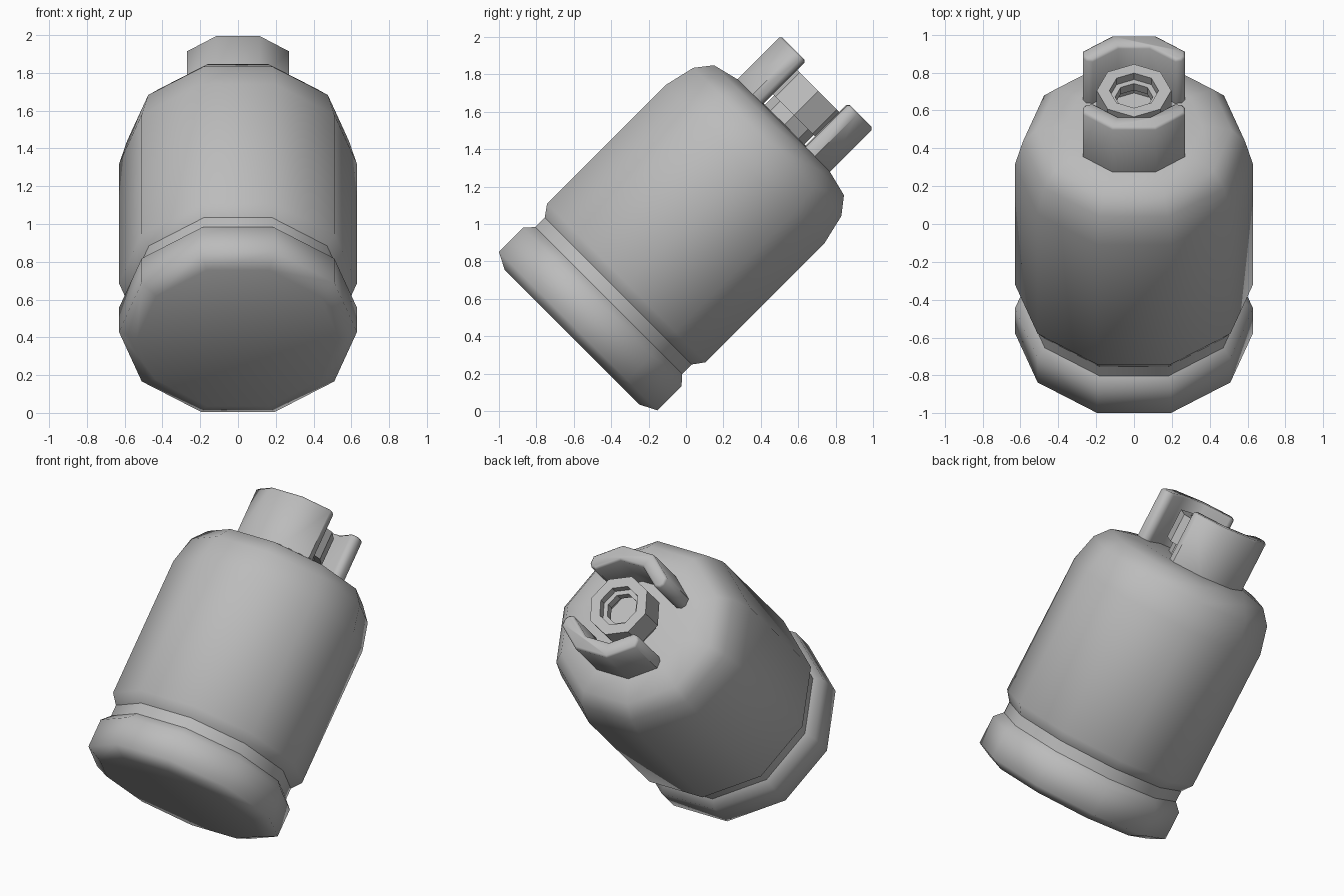
import bpy, bmesh, math
from mathutils import Matrix

if "Cube" in bpy.data.objects:
    bpy.data.objects.remove(bpy.data.objects["Cube"])

# The bottle leans 45 degrees backwards; parts are built upright, then placed
LEAN = Matrix.Translation((0, -0.502, 0.502)) @ Matrix.Rotation(math.radians(-45), 4, 'X')

metal = bpy.data.materials.new("grey_metal")
metal.diffuse_color = (0.5, 0.5, 0.5, 1)
metal.use_nodes = True
metal.node_tree.nodes["Principled BSDF"].inputs["Base Color"].default_value = metal.diffuse_color


def finish(name, bm, angle):
    bmesh.ops.remove_doubles(bm, verts=bm.verts, dist=1e-4)
    bmesh.ops.recalc_face_normals(bm, faces=bm.faces)
    mesh = bpy.data.meshes.new(name)
    bm.to_mesh(mesh)
    bm.free()
    mesh.materials.append(metal)
    ob = bpy.data.objects.new(name, mesh)
    bpy.context.collection.objects.link(ob)
    ob.matrix_world = LEAN
    bpy.ops.object.select_all(action='DESELECT')
    ob.select_set(True)
    bpy.context.view_layer.objects.active = ob
    bpy.ops.object.shade_smooth_by_angle(angle=math.radians(angle))
    return ob


def lathe(name, profile, sides, angle):
    """Turn (radius, height) points around the bottle axis."""
    bm = bmesh.new()
    rings = []
    for r, h in profile:
        if r == 0:
            rings.append([bm.verts.new((0, 0, h))] * sides)
        else:
            rings.append([bm.verts.new((r * math.cos(math.tau * i / sides),
                                        r * math.sin(math.tau * i / sides), h))
                          for i in range(sides)])
    for a, b in zip(rings, rings[1:]):
        for i in range(sides):
            j = (i + 1) % sides
            corners = list(dict.fromkeys((a[i], a[j], b[j], b[i])))
            bm.faces.new(corners)
    return finish(name, bm, angle)


# Foot, groove and tank
lathe("foot", [(0, -0.15), (0.535, -0.15), (0.63, -0.104), (0.63, 0.077),
               (0.583, 0.127)], 10, 70)
lathe("groove", [(0.583, 0.127), (0.583, 0.198)], 10, 70)
lathe("tank", [(0.583, 0.198), (0.63, 0.26), (0.63, 1.153), (0.588, 1.324),
               (0.516, 1.412), (0.36, 1.449), (0, 1.46)], 10, 70)

# Valve: neck and a hollow threaded collar
lathe("valve_neck", [(0.15, 1.44), (0.15, 1.53)], 8, 30)
lathe("valve_collar", [(0, 1.525), (0.197, 1.525), (0.197, 1.708), (0.13, 1.708),
                       (0.13, 1.66), (0.1, 1.66), (0.1, 1.61), (0.13, 1.61),
                       (0.13, 1.56), (0, 1.56)], 8, 30)

# Hand guards: curved bars with softened ends, one on each side of the valve
half = [(0.114, 0.349), (0.27, 0.234), (0.27, 0.188), (0.252, 0.165),
        (0.218, 0.159), (0.083, 0.257)]
outline = half + [(-x, y) for x, y in reversed(half)]
for side, name in ((1, "back_guard"), (-1, "front_guard")):
    bm = bmesh.new()
    base = bm.faces.new([bm.verts.new((x, y * side, 1.43)) for x, y in outline])
    top = bmesh.ops.extrude_face_region(bm, geom=[base])["geom"]
    verts = [g for g in top if isinstance(g, bmesh.types.BMVert)]
    bmesh.ops.translate(bm, verts=verts, vec=(0, 0, 0.345))
    rim = [e for e in bm.edges if all(v.co.z > 1.7 for v in e.verts)]
    bmesh.ops.bevel(bm, geom=rim, offset=0.012, segments=1, affect='EDGES')
    finish(name, bm, 50)
